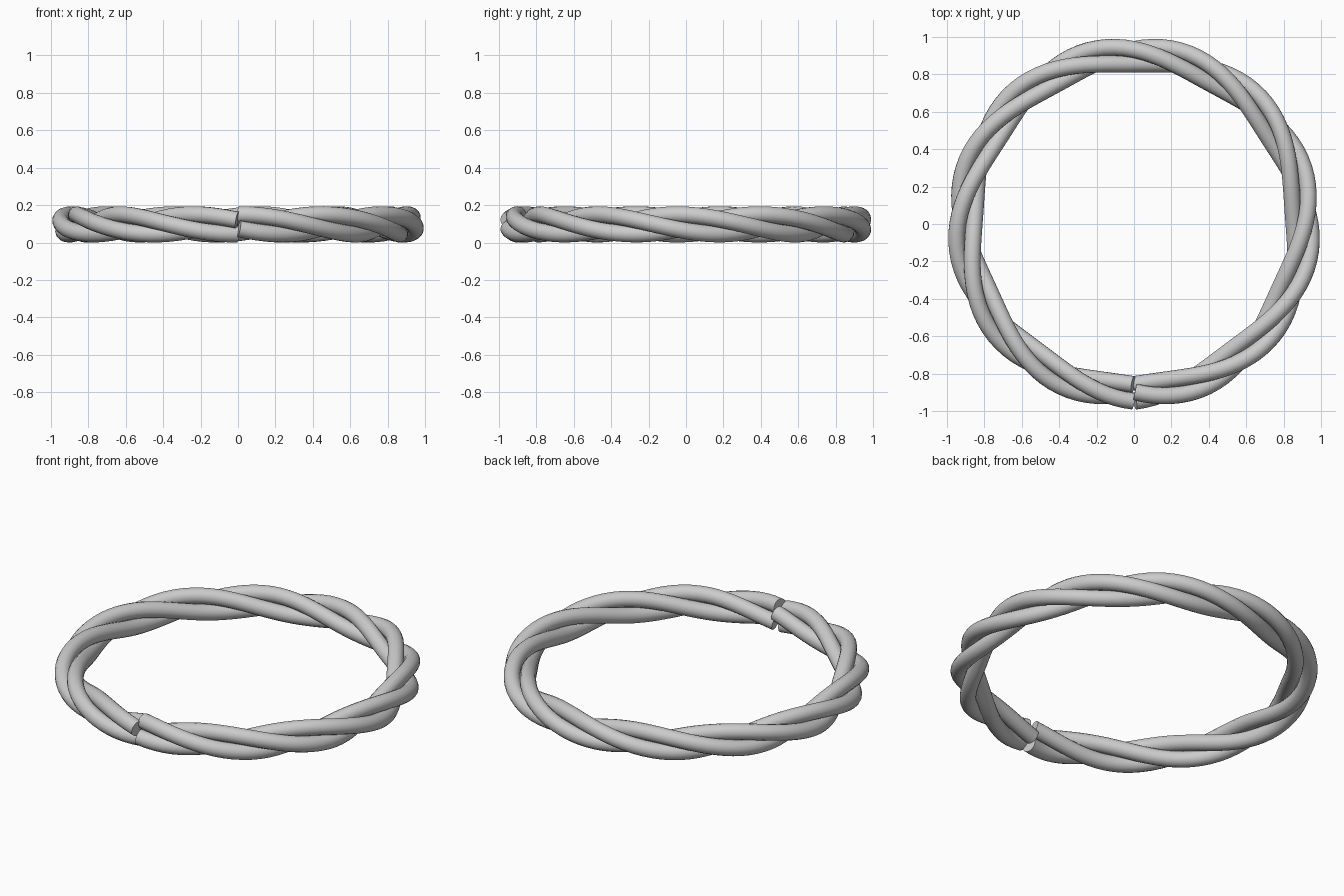
import bpy, math
from mathutils import Vector

if "Cube" in bpy.data.objects:
    bpy.data.objects.remove(bpy.data.objects["Cube"])

R, D, r = 0.904, 0.052, 0.045      # ring radius, strand offset, strand radius
TURNS = 4.19                       # twists around the ring (ends do not meet)
STEPS = 120
GAP = math.radians(0.3)            # half of the open seam at the front
CZ = 0.097


def strand_point(t, phase):
    """Centre line of one strand; t is the angle measured from the back."""
    a = TURNS * t + phase
    rad = R - D * math.cos(a)
    th = t + math.pi / 2
    return Vector((rad * math.cos(th), rad * math.sin(th) + 0.003, CZ + D * math.sin(a)))


def make_strand(name, phase):
    curve = bpy.data.curves.new(name, 'CURVE')
    curve.dimensions = '3D'
    curve.bevel_depth = r
    curve.bevel_resolution = 6
    curve.use_fill_caps = True
    spline = curve.splines.new('POLY')
    spline.points.add(STEPS)
    span = math.pi - GAP
    for i, p in enumerate(spline.points):
        t = -span + 2 * span * i / STEPS
        p.co = (*strand_point(t, phase), 1)
    obj = bpy.data.objects.new(name, curve)
    bpy.context.collection.objects.link(obj)
    # Convert to a mesh with rounded sides and crisp end caps
    bpy.ops.object.select_all(action='DESELECT')
    bpy.context.view_layer.objects.active = obj
    obj.select_set(True)
    bpy.ops.object.convert(target='MESH')
    bpy.ops.object.shade_smooth_by_angle(angle=math.radians(40))


# Three strands twisted together
for k in range(3):
    make_strand(f"rope_strand_{k + 1}", k * 2 * math.pi / 3)
